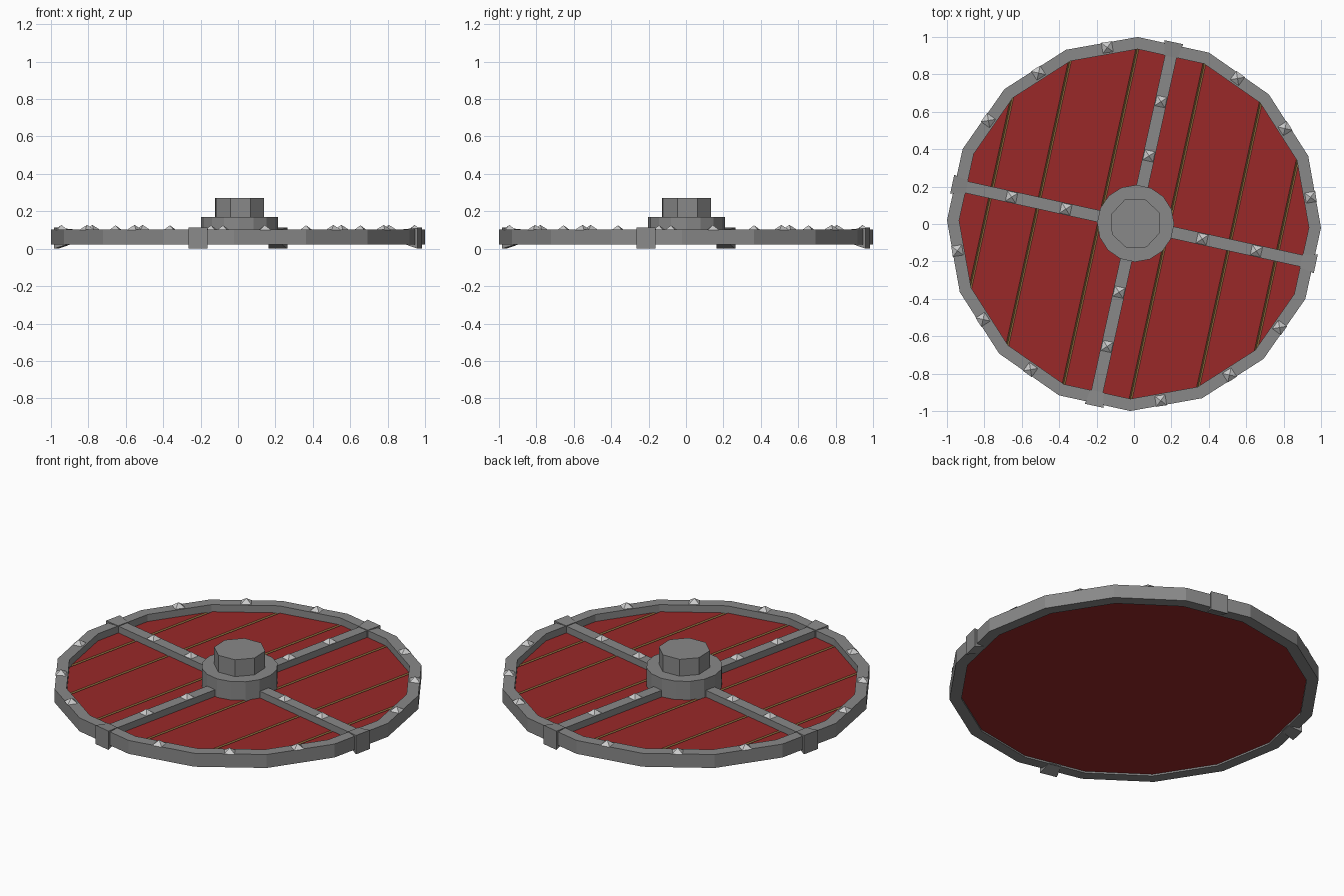
import bpy
from math import sin, cos, radians, pi
from mathutils import Matrix, Vector

if "Cube" in bpy.data.objects:
    bpy.data.objects.remove(bpy.data.objects["Cube"])

# The whole shield is turned so the straps meet the rim mid-edge
TURN = Matrix.Rotation(radians(-12.4), 4, 'Z')
N = 16


def material(name, rgb):
    m = bpy.data.materials.new(name)
    m.diffuse_color = (*rgb, 1)
    m.use_nodes = True
    m.node_tree.nodes["Principled BSDF"].inputs["Base Color"].default_value = m.diffuse_color
    return m


RED = material("red_paint", (0.32, 0.022, 0.022))
WOOD = material("bare_wood", (0.32, 0.18, 0.055))
IRON = material("dark_iron", (0.25, 0.25, 0.25))
STEEL = material("light_steel", (0.6, 0.6, 0.6))


def build(name, verts, faces, mat, local=None):
    m = TURN @ (local or Matrix())
    me = bpy.data.meshes.new(name)
    me.from_pydata([m @ Vector(v) for v in verts], [], faces)
    me.materials.append(mat)
    ob = bpy.data.objects.new(name, me)
    bpy.context.collection.objects.link(ob)
    return ob


def loft(name, low, high, mat, local=None):
    """Closed solid between two matching outlines (counter-clockwise)."""
    n = len(low)
    faces = [(i, (i + 1) % n, n + (i + 1) % n, n + i) for i in range(n)]
    faces += [tuple(reversed(range(n))), tuple(range(n, 2 * n))]
    return build(name, low + high, faces, mat, local)


def prism(name, poly, z0, z1, mat, local=None):
    return loft(name, [(x, y, z0) for x, y in poly],
                [(x, y, z1) for x, y in poly], mat, local)


def ngon(r, n, start):
    return [(r * cos(start + 2 * pi * i / n), r * sin(start + 2 * pi * i / n))
            for i in range(n)]


# Rim: rectangular section swept round 16 sides
section = [(0.935, 0.022), (1.0, 0.022), (1.0, 0.102), (0.935, 0.102)]
verts, faces = [], []
for i in range(N):
    a = pi / N + 2 * pi * i / N
    verts += [(r * cos(a), r * sin(a), z) for r, z in section]
    j = (i + 1) % N
    faces += [(4 * i + k, 4 * i + (k + 1) % 4, 4 * j + (k + 1) % 4, 4 * j + k)[::-1]
              for k in range(4)]
build("rim", verts, faces, IRON)

# Backing board and seven planks whose seams run between rim corners
R, TOP, GAP, DEEP = 0.94, 0.06, 0.008, 0.011
prism("backing_board", ngon(R, N, pi / N), 0.032, TOP - DEEP, RED)
corner = [(R * cos(pi / N + 2 * pi * k / N), R * sin(pi / N + 2 * pi * k / N))
          for k in range(8)]


def on_edge(p, q, d):
    t = d / abs(q[0] - p[0])
    return p[0] + (q[0] - p[0]) * t, p[1] + (q[1] - p[1]) * t


for k in range(7):
    p, q = corner[k], corner[k + 1]
    a = on_edge(p, q, GAP if k > 0 else 0)
    b = on_edge(q, p, GAP if k < 6 else 0)
    prism(f"plank_{k + 1}", [(a[0], -a[1]), a, b, (b[0], -b[1])],
          TOP - DEEP - 0.002, TOP, RED)

# V-shaped bare wood seams
for k in range(1, 7):
    x, y = corner[k]
    v = [(x + dx, s * y, z) for s in (-1, 1)
         for dx, z in ((-GAP, TOP), (0, TOP - DEEP + 0.001), (GAP, TOP))]
    build(f"seam_{k}", v, [(0, 1, 4, 3), (1, 2, 5, 4)], WOOD)


# Pyramid studs
def stud(name, r, angle, z):
    h = 0.029
    base = [(-h, -h, 0), (h, -h, 0), (h, h, 0), (-h, h, 0), (0, 0, 0.026)]
    m = Matrix.Rotation(angle, 4, 'Z') @ Matrix.Translation((r, 0, z))
    build(name, base, [(3, 2, 1, 0), (0, 1, 4), (1, 2, 4), (2, 3, 4), (3, 0, 4)],
          STEEL, m)


# Four straps, each with an end clip over the rim and its studs
for i in range(4):
    quarter = Matrix.Rotation(i * pi / 2, 4, 'Z')
    prism(f"strap_{i + 1}", [(0.1, -0.032), (0.94, -0.032), (0.94, 0.032), (0.1, 0.032)],
          0.05, 0.1, IRON, quarter)
    low = [(0.915, -0.036, 0.026), (0.995, -0.051, 0.0),
           (0.995, 0.051, 0.0), (0.915, 0.036, 0.026)]
    high = [(x, y, 0.104 if x < 0.95 else 0.112) for x, y, z in low]
    loft(f"rim_clip_{i + 1}", low, high, IRON, quarter)
    for j, r in enumerate((0.373, 0.67)):
        stud(f"strap_stud_{i + 1}_{j + 1}", r, i * pi / 2, 0.099)
    for j, deg in enumerate((21.0, 44.7, 67.0)):
        stud(f"rim_stud_{i + 1}_{j + 1}", 0.955, i * pi / 2 + radians(deg), 0.101)

# Stepped central boss
centre = Matrix.Translation((0.008, 0.005, 0))
prism("boss_base", ngon(0.206, 16, pi / 16), 0.05, 0.17, IRON, centre)
prism("boss_cap", ngon(0.14, 8, radians(37)), 0.16, 0.27, IRON, centre)
